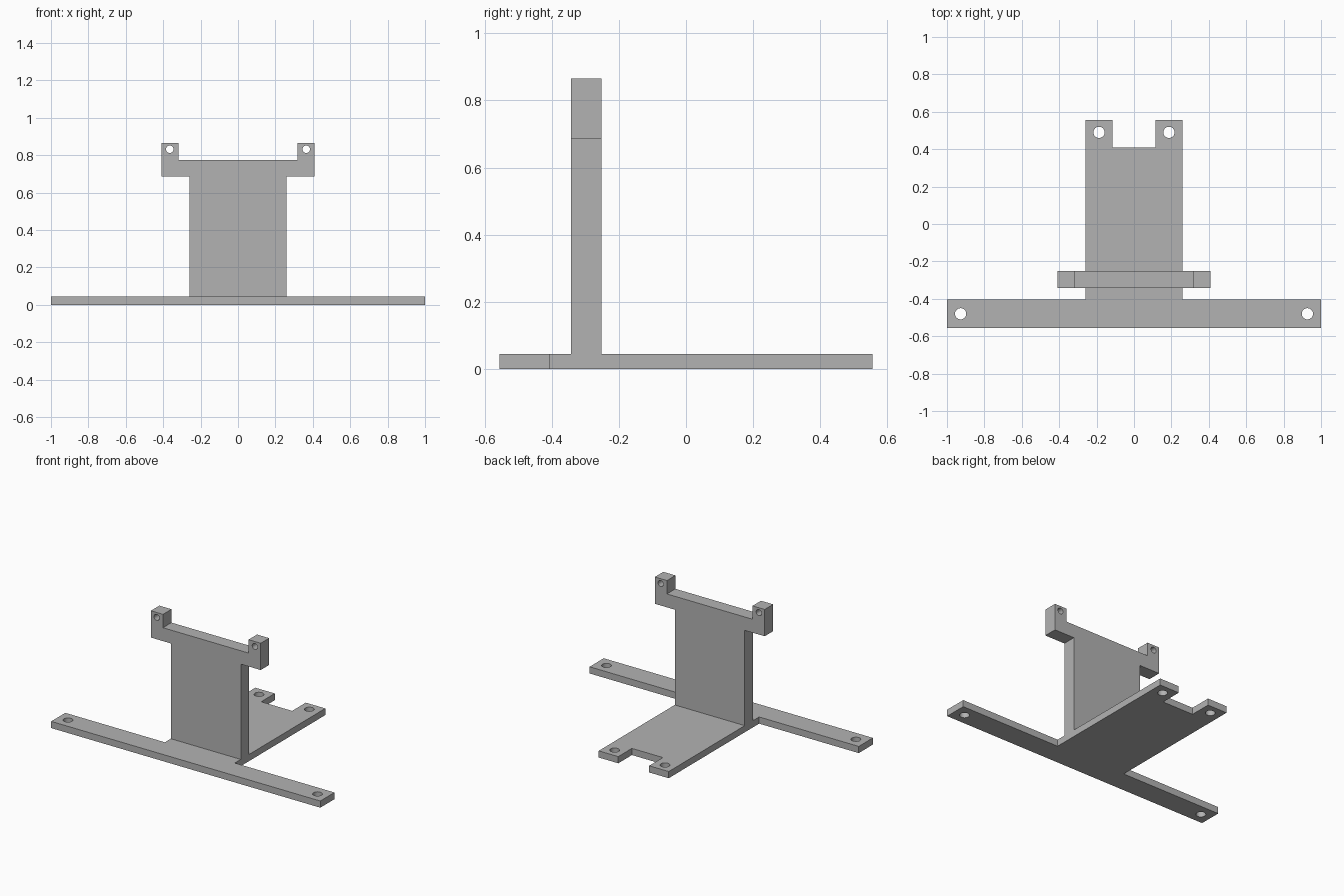
import bpy, bmesh, math
from mathutils import Matrix, Vector

cube = bpy.data.objects.get("Cube")
if cube:
    bpy.data.objects.remove(cube, do_unlink=True)

grey = bpy.data.materials.new("matte grey")
grey.use_nodes = True
colour = (0.45, 0.45, 0.45, 1)
grey.diffuse_color = colour
grey.node_tree.nodes["Principled BSDF"].inputs["Base Color"].default_value = colour


def mirrored(half):
    """Close a right-hand half outline with its mirror image."""
    return half + [(-x, y) for x, y in reversed(half)]


def circle(cx, cy, r, sides=32):
    return [(cx + r * math.cos(math.tau * i / sides),
             cy + r * math.sin(math.tau * i / sides)) for i in range(sides)]


def drilled_plate(name, outline, holes, thickness, matrix):
    """Fill an outline around its holes and extrude it into a plate."""
    bm = bmesh.new()
    for loop in [outline] + [circle(*h) for h in holes]:
        verts = [bm.verts.new((x, y, 0)) for x, y in loop]
        for a, b in zip(verts, verts[1:] + verts[:1]):
            bm.edges.new((a, b))
    bmesh.ops.triangle_fill(bm, edges=bm.edges[:], use_beauty=True, normal=(0, 0, 1))
    extruded = bmesh.ops.extrude_face_region(bm, geom=bm.faces[:], use_keep_orig=True)
    moved = [g for g in extruded["geom"] if isinstance(g, bmesh.types.BMVert)]
    bmesh.ops.translate(bm, verts=moved, vec=Vector((0, 0, thickness)))
    bmesh.ops.recalc_face_normals(bm, faces=bm.faces[:])
    mesh = bpy.data.meshes.new(name)
    bm.to_mesh(mesh)
    bm.free()
    mesh.materials.append(grey)
    obj = bpy.data.objects.new(name, mesh)
    obj.matrix_world = matrix
    bpy.context.collection.objects.link(obj)
    bpy.ops.object.select_all(action="DESELECT")
    obj.select_set(True)
    bpy.context.view_layer.objects.active = obj
    bpy.ops.object.shade_smooth_by_angle(angle=math.radians(30))


# Flat T-shaped base with a notched rear end and four screw holes
base = mirrored([(1, -0.555), (1, -0.405), (0.26, -0.405),
                 (0.26, 0.555), (0.115, 0.555), (0.115, 0.41)])
base_holes = [(s * x, y, 0.03) for s in (-1, 1) for x, y in ((0.927, -0.48), (0.187, 0.49))]
drilled_plate("base_plate", base, base_holes, 0.045, Matrix())

# Upright plate with side arms and drilled prongs
upright = mirrored([(0.26, 0.045), (0.26, 0.685), (0.408, 0.685),
                    (0.408, 0.865), (0.318, 0.865), (0.318, 0.775)])
upright_holes = [(s * 0.365, 0.832, 0.02) for s in (-1, 1)]
stand = Matrix.Translation((0, -0.252, 0)) @ Matrix.Rotation(math.pi / 2, 4, "X")
drilled_plate("upright_plate", upright, upright_holes, 0.09, stand)
